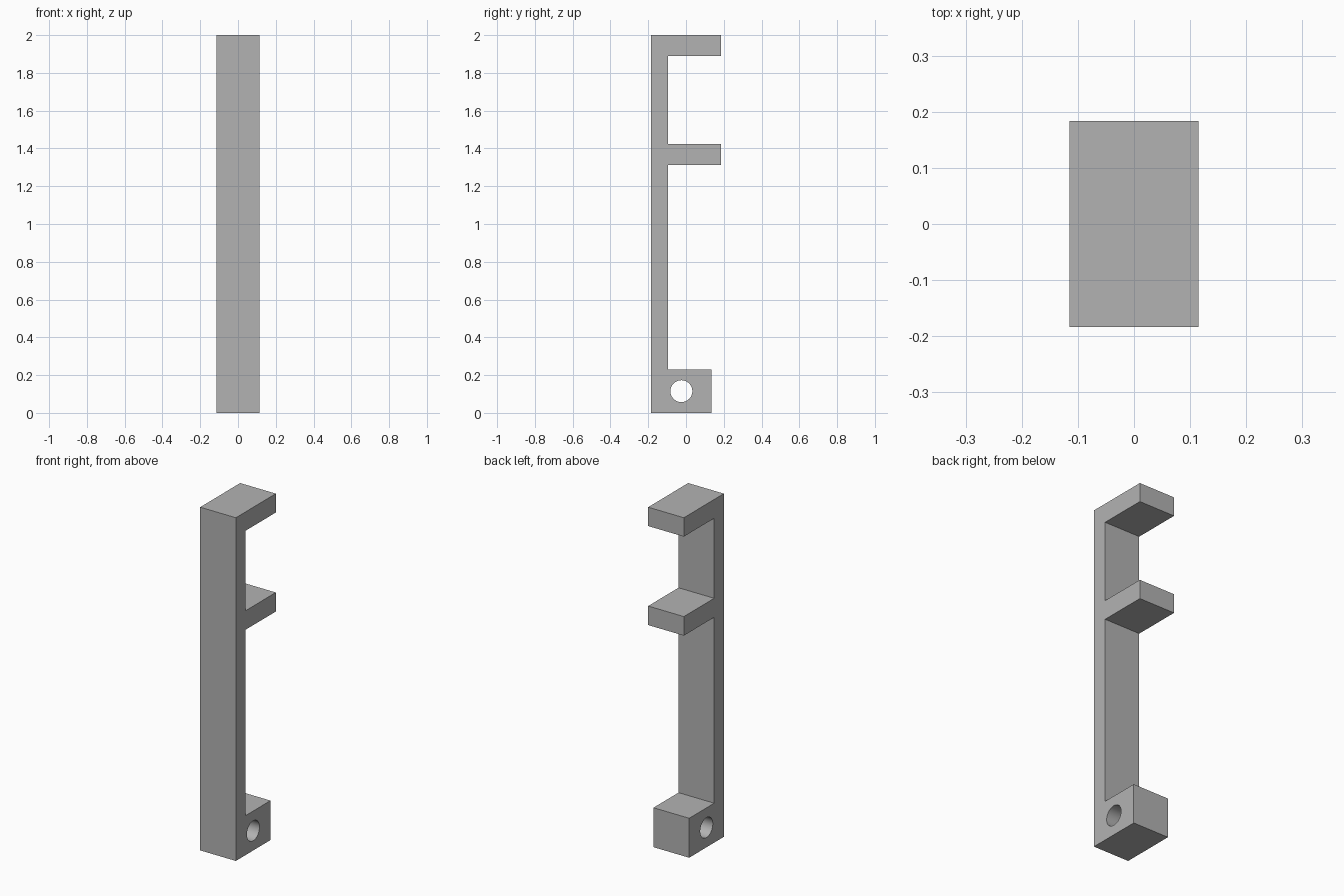
import bpy, bmesh, math
from mathutils import Matrix, Vector

cube = bpy.data.objects.get("Cube")
if cube:
    bpy.data.objects.remove(cube, do_unlink=True)

HALF_WIDTH = 0.115
FRONT, INNER, BLOCK_BACK, ARM_BACK = -0.184, -0.095, 0.135, 0.184
BLOCK_TOP = 0.23
ARMS = [(1.313, 1.424), (1.89, 2.0)]  # bottom and top of each arm
BORE_RADIUS = 0.058

grey = bpy.data.materials.new("plain grey")
grey.use_nodes = True
grey.diffuse_color = (0.45, 0.45, 0.45, 1)
grey.node_tree.nodes["Principled BSDF"].inputs["Base Color"].default_value = grey.diffuse_color


def add_object(name, bm):
    bmesh.ops.recalc_face_normals(bm, faces=bm.faces)
    mesh = bpy.data.meshes.new(name)
    bm.to_mesh(mesh)
    bm.free()
    mesh.materials.append(grey)
    obj = bpy.data.objects.new(name, mesh)
    bpy.context.collection.objects.link(obj)
    return obj


# Bracket: side profile of upright, foot block and two arms, extruded across x
profile = [(FRONT, 0), (BLOCK_BACK, 0), (BLOCK_BACK, BLOCK_TOP), (INNER, BLOCK_TOP)]
for bottom, top in ARMS:
    profile += [(INNER, bottom), (ARM_BACK, bottom), (ARM_BACK, top), (INNER, top)]
profile[-1] = (FRONT, ARMS[-1][1])

bm = bmesh.new()
face = bm.faces.new([bm.verts.new((-HALF_WIDTH, y, z)) for y, z in profile])
side = bmesh.ops.extrude_face_region(bm, geom=[face])["geom"]
bmesh.ops.translate(bm, vec=Vector((2 * HALF_WIDTH, 0, 0)),
                    verts=[v for v in side if isinstance(v, bmesh.types.BMVert)])
bracket = add_object("bracket", bm)

# Bore through the foot block
bm = bmesh.new()
centre = Matrix.Translation((0, (FRONT + BLOCK_BACK) / 2, BLOCK_TOP / 2))
bmesh.ops.create_cone(bm, cap_ends=True, segments=48, radius1=BORE_RADIUS,
                      radius2=BORE_RADIUS, depth=4 * HALF_WIDTH,
                      matrix=centre @ Matrix.Rotation(math.pi / 2, 4, "Y"))
cutter = add_object("bore_cutter", bm)
cutter.hide_render = True

cut = bracket.modifiers.new("bore", "BOOLEAN")
cut.operation = "DIFFERENCE"
cut.solver = "EXACT"
cut.object = cutter
bpy.ops.object.select_all(action="DESELECT")
bracket.select_set(True)
bpy.context.view_layer.objects.active = bracket
bpy.ops.object.modifier_apply(modifier=cut.name)
bpy.data.objects.remove(cutter, do_unlink=True)

# Smooth bore, crisp edges elsewhere
bpy.ops.object.shade_smooth_by_angle(angle=math.radians(30))
